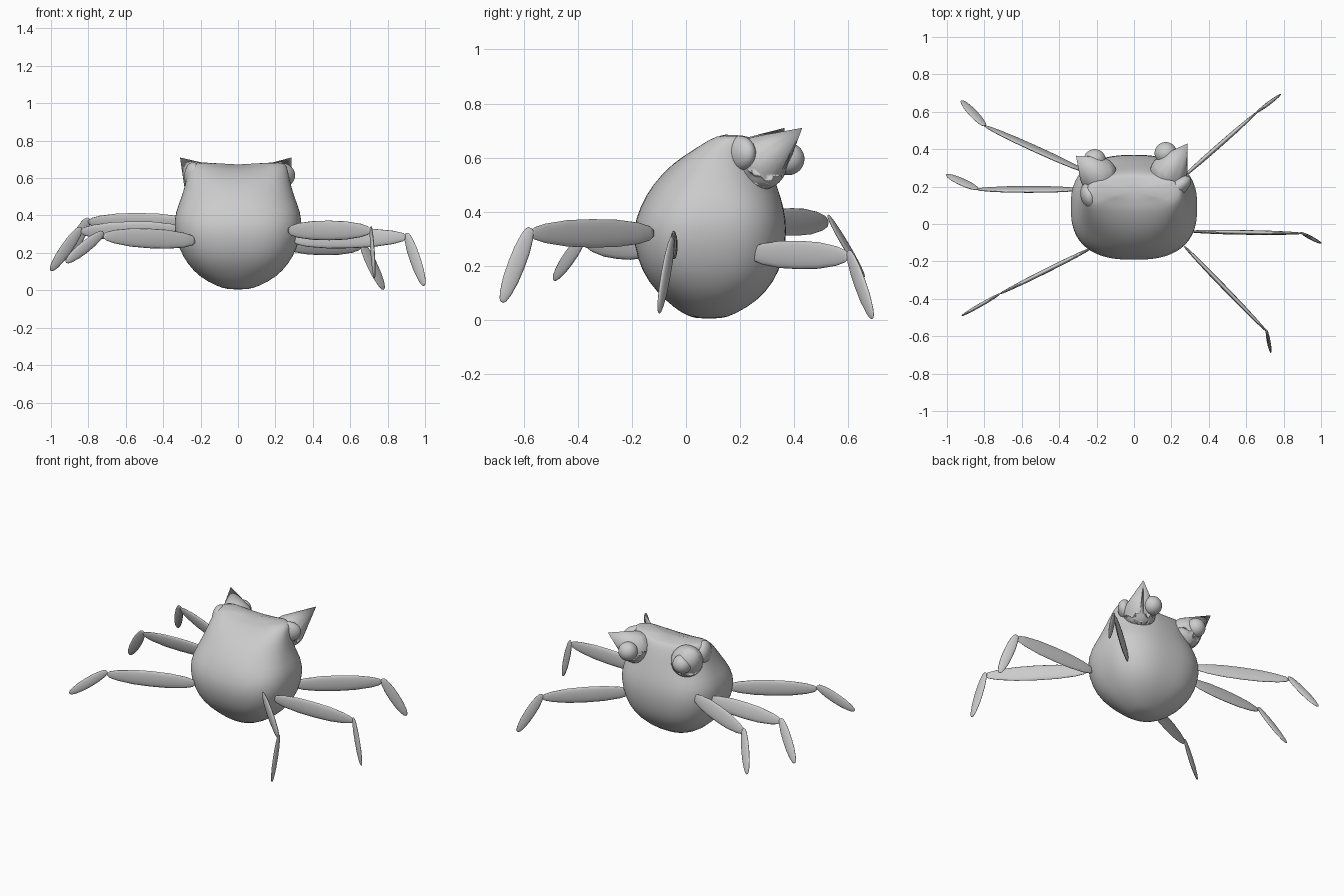
import bpy, bmesh
from math import sin, cos, pi, radians
from mathutils import Vector

if "Cube" in bpy.data.objects:
    bpy.data.objects.remove(bpy.data.objects["Cube"])


def finish(name, bm, subsurf=0):
    bmesh.ops.recalc_face_normals(bm, faces=bm.faces)
    mesh = bpy.data.meshes.new(name)
    bm.to_mesh(mesh)
    bm.free()
    for p in mesh.polygons:
        p.use_smooth = True
    ob = bpy.data.objects.new(name, mesh)
    bpy.context.collection.objects.link(ob)
    if subsurf:
        m = ob.modifiers.new("smooth", 'SUBSURF')
        m.levels = m.render_levels = subsurf
    return ob


def loft(bm, rings):
    # skin a stack of closed rings and cap both ends
    rows = [[bm.verts.new(p) for p in r] for r in rings]
    n = len(rows[0])
    for a, b in zip(rows, rows[1:]):
        for i in range(n):
            bm.faces.new((a[i], a[(i + 1) % n], b[(i + 1) % n], b[i]))
    bm.faces.new(rows[0])
    bm.faces.new(rows[-1])


def power(v, e):
    return abs(v) ** e * (1 if v > 0 else -1)


# Body: squarish egg leaning back; z, half width, y min, y max
sections = [
    (0.004, 0.05, 0.04, 0.13), (0.02, 0.11, -0.01, 0.18), (0.07, 0.205, -0.075, 0.265),
    (0.14, 0.27, -0.14, 0.325), (0.22, 0.315, -0.18, 0.36), (0.33, 0.345, -0.2, 0.375),
    (0.42, 0.335, -0.17, 0.362), (0.50, 0.30, -0.125, 0.335), (0.58, 0.275, -0.05, 0.305),
    (0.63, 0.265, 0.03, 0.28), (0.655, 0.25, 0.085, 0.26), (0.66, 0.18, 0.12, 0.23)]
rings = []
N = 48
for z, rx, y0, y1 in sections:
    ring = []
    for i in range(N):
        a = 2 * pi * i / N
        e = 0.78 if 0.1 < z < 0.5 else 0.9
        x = rx * power(cos(a), e)
        y = (y0 + y1) / 2 + (y1 - y0) / 2 * power(sin(a), e)
        lift = 0.03 * max(0, (z - 0.5) / 0.16) * min(1, abs(x) / 0.2) ** 2
        ring.append((x, y, z + lift))
    rings.append(ring)
bm = bmesh.new()
loft(bm, rings)
finish("body", bm, 1)


def ellipsoid(name, loc, size, rot=(0, 0, 0)):
    bpy.ops.mesh.primitive_uv_sphere_add(segments=32, ring_count=16, radius=1, location=loc, rotation=rot)
    ob = bpy.context.object
    ob.name = name
    ob.scale = size
    bpy.ops.object.shade_smooth()
    return ob


def eye_socket(name, centre, radius, tip):
    # sphere drawn out to a pointed corner
    bm = bmesh.new()
    bmesh.ops.create_uvsphere(bm, u_segments=28, v_segments=16, radius=radius)
    bmesh.ops.translate(bm, verts=bm.verts, vec=centre)
    bm.verts.new(tip)
    res = bmesh.ops.convex_hull(bm, input=bm.verts)
    bmesh.ops.delete(bm, geom=[v for v in bm.verts if not v.link_faces], context='VERTS')
    loose = [f for f in res["geom_interior"] if f.is_valid and isinstance(f, bmesh.types.BMVert)]
    bmesh.ops.delete(bm, geom=loose, context='VERTS')
    finish(name, bm)


# Eyes: pointed sockets, balls and the brow rolls in front of them
eye_socket("eye_socket_right", Vector((0.185, 0.275, 0.58)), 0.1, (0.285, 0.43, 0.71))
eye_socket("eye_socket_left", Vector((-0.19, 0.26, 0.58)), 0.1, (-0.31, 0.365, 0.71))
ellipsoid("eyeball_right", (0.17, 0.378, 0.595), (0.06,) * 3)
ellipsoid("eyeball_left", (-0.21, 0.34, 0.595), (0.06,) * 3)
ellipsoid("brow_right", (0.235, 0.2, 0.615), (0.08, 0.045, 0.065), (0, 0, radians(35)))
ellipsoid("brow_left", (-0.24, 0.15, 0.61), (0.045, 0.07, 0.075), (0, 0, radians(15)))


def leg_segment(bm, a, b, width, thick, roll):
    # flat leaf-shaped blade with blunt ends
    a, b = Vector(a), Vector(b)
    d = (b - a).normalized()
    side = d.cross(Vector((0, 0, 1))).normalized()
    up = side.cross(d)
    w = up * cos(roll) + side * sin(roll)
    t = d.cross(w)
    prof = [(0, 0.25), (0.03, 0.5), (0.12, 0.75), (0.3, 0.96), (0.5, 1),
            (0.7, 0.93), (0.88, 0.68), (0.97, 0.42), (1, 0.15)]
    loft(bm, [[a.lerp(b, s) + w * (width / 2 * k * cos(2 * pi * i / 16))
               + t * (thick / 2 * k * sin(2 * pi * i / 16)) for i in range(16)]
              for s, k in prof])


# Legs: hip, knee, foot, roll of upper and lower blade
legs = {
    "right_rear_leg": ((0.25, 0.24, 0.245), (0.66, 0.6, 0.235), (0.78, 0.69, 0.005), 0, 0),
    "right_middle_leg": ((0.3, -0.04, 0.27), (0.9, -0.05, 0.285), (0.995, -0.1, 0.025), 0, 0),
    "right_front_leg": ((0.27, -0.12, 0.32), (0.71, -0.575, 0.32), (0.73, -0.68, 0.065), 0, 0),
    "left_rear_leg": ((-0.26, 0.28, 0.36), (-0.8, 0.525, 0.365), (-0.92, 0.66, 0.16), -15, -40),
    "left_middle_leg": ((-0.3, 0.185, 0.32), (-0.84, 0.185, 0.315), (-1.0, 0.265, 0.105), -15, -35),
    "left_front_leg": ((-0.23, -0.13, 0.265), (-0.72, -0.375, 0.29), (-0.92, -0.49, 0.15), 0, 0),
}
for name, (hip, knee, foot, r1, r2) in legs.items():
    bm = bmesh.new()
    leg_segment(bm, hip, knee, 0.105, 0.025, radians(r1))
    up = Vector((0, 0, 0.02))
    leg_segment(bm, Vector(knee) + up, foot, 0.065, 0.02, radians(r2))
    finish(name, bm)
